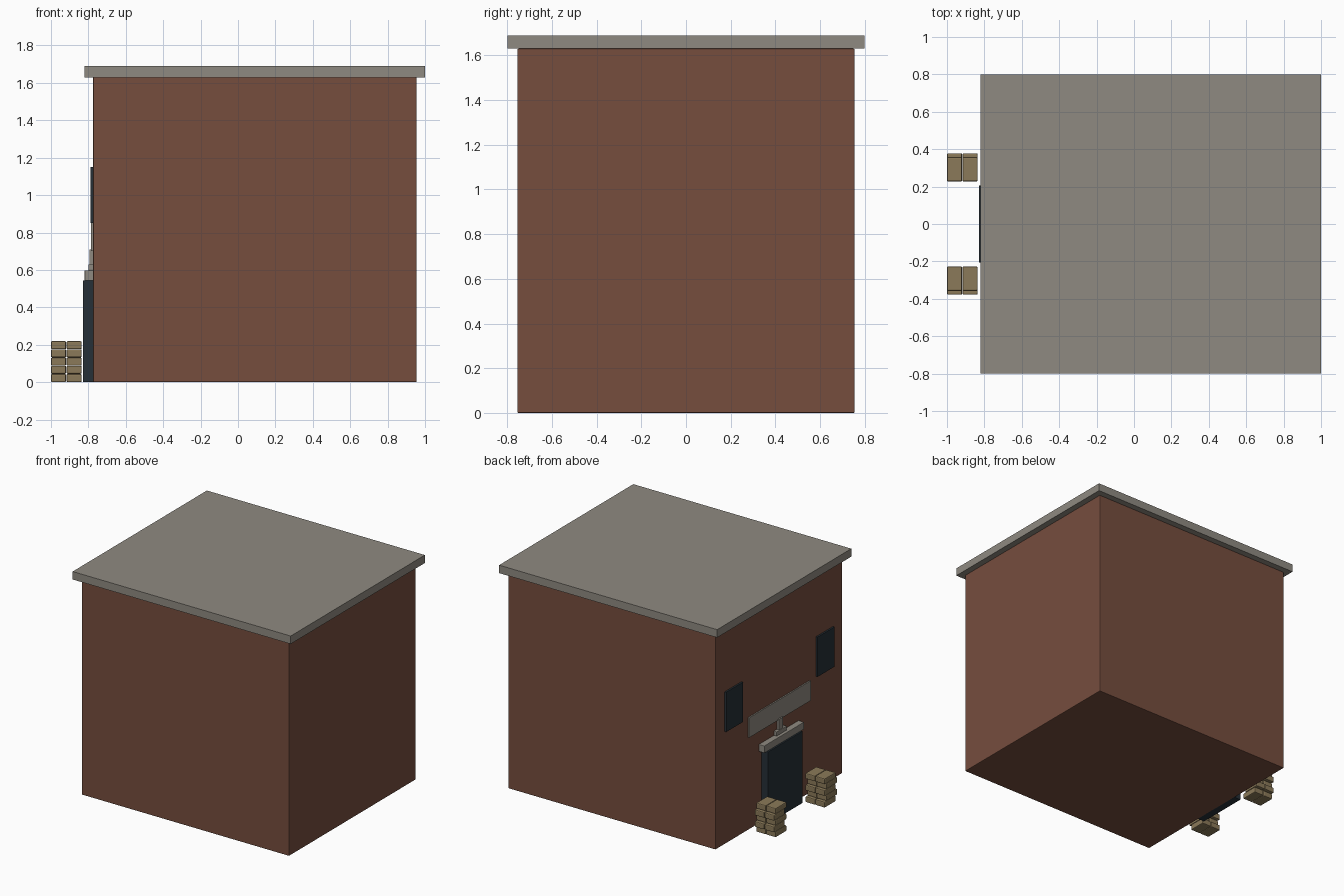
import bpy

if "Cube" in bpy.data.objects:
    bpy.data.objects.remove(bpy.data.objects["Cube"])


def material(name, rgb):
    m = bpy.data.materials.new(name)
    m.diffuse_color = (*rgb, 1.0)
    m.use_nodes = True
    m.node_tree.nodes["Principled BSDF"].inputs["Base Color"].default_value = m.diffuse_color
    return m


BRICK = material("brick red", (0.18, 0.075, 0.048))
STONE = material("stone grey", (0.275, 0.255, 0.22))
SLATE = material("dark slate", (0.019, 0.029, 0.038))
SAND = material("sandbag tan", (0.26, 0.195, 0.1))


def box(name, lo, hi, mat, bevel=0.0):
    bpy.ops.mesh.primitive_cube_add(
        size=1, location=[(a + b) / 2 for a, b in zip(lo, hi)])
    ob = bpy.context.object
    ob.name = name
    ob.scale = [b - a for a, b in zip(lo, hi)]
    bpy.ops.object.transform_apply(location=False, rotation=False, scale=True)
    ob.data.materials.append(mat)
    if bevel:
        mod = ob.modifiers.new("bevel", 'BEVEL')
        mod.width = bevel
        mod.segments = 2
    return ob


WALL = -0.775   # plane of the entrance wall, details sink slightly into it
IN = WALL + 0.005

# Building and flat roof slab
box("building_body", (WALL, -0.755, 0), (0.955, 0.755, 1.63), BRICK, 0.005)
box("roof_slab", (-0.82, -0.8, 1.63), (1.0, 0.8, 1.69), STONE)

# Entrance door and lintel
box("door", (-0.83, -0.205, 0), (IN, 0.205, 0.543), SLATE, 0.003)
box("door_lintel", (-0.82, -0.237, 0.543), (IN, 0.237, 0.597), STONE, 0.003)

# Blank sign plate with its support
box("sign_plate", (-0.785, -0.367, 0.70), (IN, 0.367, 0.85), STONE)
box("sign_post", (-0.795, -0.024, 0.625), (IN, 0.024, 0.71), STONE)
box("sign_post_foot", (-0.80, -0.06, 0.597), (IN, 0.06, 0.63), STONE, 0.004)

# Windows and sandbag stacks, one on each side of the door
for side, label in ((1, "left"), (-1, "right")):
    ys = sorted((side * 0.445, side * 0.645))
    box(f"window_{label}", (-0.788, ys[0], 0.85), (IN, ys[1], 1.15), SLATE)
    for layer in range(5):
        shift = 0.02 * (layer % 2)
        ys = sorted((side * (0.227 + shift), side * (0.358 + shift)))
        z = layer * 0.044
        for col in range(2):
            x = -1.0 + col * 0.083
            box(f"sandbag_{label}_{layer}_{col}", (x, ys[0], z),
                (x + 0.081, ys[1], z + 0.0435), SAND, 0.007)
